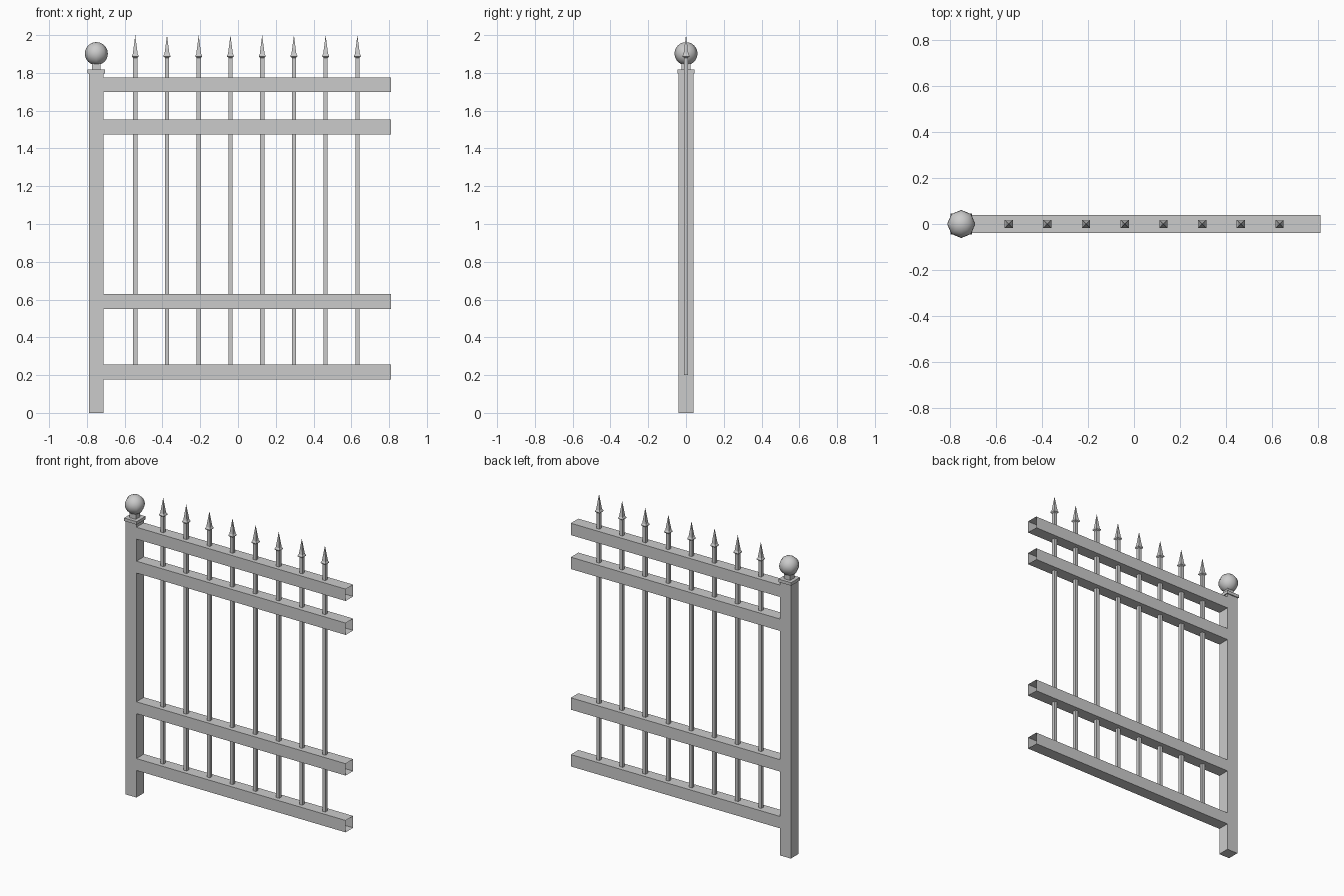
import bpy, bmesh, math

if "Cube" in bpy.data.objects:
    bpy.data.objects.remove(bpy.data.objects["Cube"])


def new_object(name, bm):
    mesh = bpy.data.meshes.new(name)
    bm.to_mesh(mesh)
    bm.free()
    obj = bpy.data.objects.new(name, mesh)
    bpy.context.collection.objects.link(obj)
    return obj


def square_loft(name, x, profile, cap_bottom=True, cap_top=True):
    """Stack square sections given as (half width, z) around a vertical axis."""
    bm = bmesh.new()
    rings = []
    for h, z in profile:
        if h == 0:
            rings.append([bm.verts.new((x, 0, z))])
        else:
            rings.append([bm.verts.new((x + sx * h, sy * h, z))
                          for sx, sy in ((-1, -1), (1, -1), (1, 1), (-1, 1))])
    for a, b in zip(rings, rings[1:]):
        for i in range(4):
            j = (i + 1) % 4
            bm.faces.new((a[i], a[j], b[0]) if len(b) == 1 else (a[i], a[j], b[j], b[i]))
    if cap_bottom:
        bm.faces.new(rings[0][::-1])
    if cap_top and len(rings[-1]) == 4:
        bm.faces.new(rings[-1])
    return new_object(name, bm)


def rail(name, x0, x1, z0, z1, h):
    """Square tube with open ends."""
    bm = bmesh.new()
    ends = [[bm.verts.new((x, y, z)) for y, z in ((-h, z0), (h, z0), (h, z1), (-h, z1))]
            for x in (x0, x1)]
    for i in range(4):
        j = (i + 1) % 4
        bm.faces.new((ends[0][j], ends[1][j], ends[1][i], ends[0][i]))
    bmesh.ops.recalc_face_normals(bm, faces=bm.faces)
    return new_object(name, bm)


POST_X, HALF = -0.75, 0.039

# Post with its cap plate and neck
square_loft("post", POST_X, [(HALF, 0), (HALF, 1.797)])
square_loft("post_cap", POST_X, [(0.046, 1.797), (0.046, 1.817)])
square_loft("cap_neck", POST_X, [(0.023, 1.817), (0.023, 1.86)])

# Ball finial
bpy.ops.mesh.primitive_uv_sphere_add(segments=8, ring_count=12, radius=0.061,
                                     location=(POST_X, 0, 1.902))
ball = bpy.context.object
ball.name = "post_ball"
bpy.ops.object.shade_smooth()

# Four horizontal rails
for i, z in enumerate((0.217, 0.59, 1.514, 1.737)):
    rail(f"rail_{i + 1}", POST_X + HALF, 0.81, z - HALF, z + HALF, HALF)

# Eight square bars with flared spear tips
for i in range(8):
    square_loft(f"bar_{i + 1}", -0.544 + i * 0.168,
                [(0.011, 0.2), (0.011, 1.88), (0.018, 1.886), (0.018, 1.892),
                 (0.013, 1.90), (0, 2.0)])
